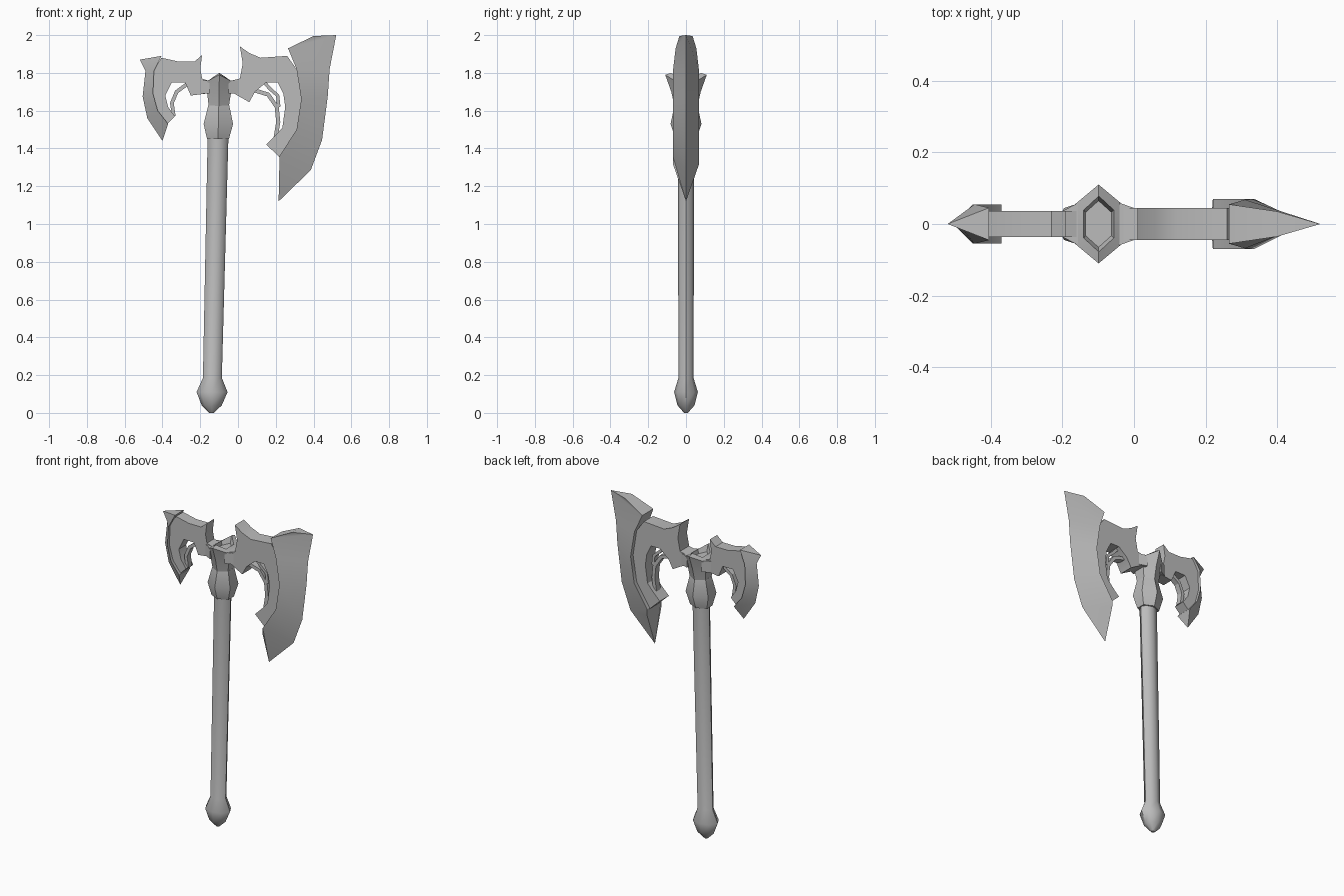
import bpy, bmesh, math
from mathutils import Vector

cube = bpy.data.objects.get("Cube")
if cube:
    bpy.data.objects.remove(cube)

GREY = (0.5, 0.5, 0.5, 1)
steel = bpy.data.materials.new("plain_grey")
steel.use_nodes = True
steel.diffuse_color = GREY
steel.node_tree.nodes["Principled BSDF"].inputs["Base Color"].default_value = GREY


def finish(name, bm, angle=30):
    bmesh.ops.remove_doubles(bm, verts=bm.verts, dist=0.0005)
    bmesh.ops.recalc_face_normals(bm, faces=bm.faces)
    mesh = bpy.data.meshes.new(name)
    bm.to_mesh(mesh)
    bm.free()
    mesh.materials.append(steel)
    obj = bpy.data.objects.new(name, mesh)
    bpy.context.collection.objects.link(obj)
    bpy.ops.object.select_all(action='DESELECT')
    obj.select_set(True)
    bpy.context.view_layer.objects.active = obj
    bpy.ops.object.shade_smooth_by_angle(angle=math.radians(angle))
    return obj


def lathe(name, rings, sides, angle=30):
    """Oval rings (z, rx, ry, lift of the y points) along the leaning shaft axis."""
    bm = bmesh.new()
    loops = []
    flat = math.cos(math.pi / 6) if sides == 6 else 1
    for z, rx, ry, lift in rings:
        loop = []
        for k in range(sides):
            a = math.pi / 2 + math.tau * k / sides
            x = -0.14 + 0.0235 * z + rx * math.cos(a) / flat
            up = lift * (2 * abs(math.sin(a)) - 1)
            loop.append(bm.verts.new((x, ry * math.sin(a), z + up)))
        loops.append(loop)
    for low, high in zip(loops, loops[1:]):
        for k in range(sides):
            j = (k + 1) % sides
            bm.faces.new((low[k], low[j], high[j], high[k]))
    bm.faces.new(loops[0])
    bm.faces.new(loops[-1])
    return finish(name, bm, angle)


def plate(name, outline, half):
    """Front outline extruded evenly to both sides."""
    bm = bmesh.new()
    face = bm.faces.new([bm.verts.new((x, -half, z)) for x, z in outline])
    new = bmesh.ops.extrude_face_region(bm, geom=[face])["geom"]
    verts = [v for v in new if isinstance(v, bmesh.types.BMVert)]
    bmesh.ops.translate(bm, verts=verts, vec=(0, 2 * half, 0))
    return finish(name, bm)


def ribbon(name, path, width, half):
    """Thin bar following a path in the front plane."""
    pts = [Vector(p) for p in path]
    left, right = [], []
    for i, p in enumerate(pts):
        d = (pts[min(i + 1, len(pts) - 1)] - pts[max(i - 1, 0)]).normalized()
        side = Vector((-d.y, d.x)) * width / 2
        left.append(p + side)
        right.append(p - side)
    return plate(name, left + right[::-1], half)


def blade(name, pairs):
    """Wedge: thick inner edge (x, z, half thickness) to sharp outer edge (x, z)."""
    bm = bmesh.new()
    rows = []
    for (x, z, h), (ox, oz) in pairs:
        rows.append([bm.verts.new(c) for c in ((x, -h, z), (ox, 0, oz), (x, h, z))])
    for a, b in zip(rows, rows[1:]):
        for k in range(3):
            j = (k + 1) % 3
            bm.faces.new((a[k], a[j], b[j], b[k]))
    bm.faces.new(rows[0])
    bm.faces.new(rows[-1])
    bmesh.ops.dissolve_degenerate(bm, dist=0.0005, edges=bm.edges)
    return finish(name, bm)


def socket(name, x_out, h_out, x_in, h_in):
    """Short flare joining an arm to the head."""
    bm = bmesh.new()
    ends = []
    for x, h in ((x_out, h_out), (x_in, h_in)):
        ends.append([bm.verts.new((x, y, z)) for y, z in
                     ((-h, 1.69), (h, 1.69), (h, 1.76), (-h, 1.76))])
    for k in range(4):
        j = (k + 1) % 4
        bm.faces.new((ends[0][k], ends[0][j], ends[1][j], ends[1][k]))
    bm.faces.new(ends[0])
    bm.faces.new(ends[1])
    return finish(name, bm)


# Shaft with pommel
lathe("shaft", [(0, 0.012, 0.01, 0), (0.04, 0.053, 0.045, 0), (0.11, 0.082, 0.063, 0),
                (0.185, 0.05, 0.04, 0), (1.46, 0.055, 0.043, 0)], 8, 46)

# Collar and flared head cap with a dished top
lathe("collar", [(1.45, 0.058, 0.055, 0), (1.53, 0.078, 0.082, 0),
                 (1.63, 0.055, 0.06, 0)], 6)
lathe("head_cap", [(1.62, 0.053, 0.06, 0), (1.70, 0.064, 0.078, 0), (1.755, 0.066, 0.11, 0.035),
                   (1.77, 0.042, 0.078, 0.03), (1.745, 0.036, 0.065, 0.01)], 6)

# Large side: arm, blade and curls
plate("large_arm", [(0.01, 1.94), (0.06, 1.905), (0.12, 1.88), (0.26, 1.89), (0.31, 1.82),
                    (0.34, 1.66), (0.315, 1.5), (0.235, 1.34), (0.15, 1.42), (0.2, 1.47),
                    (0.235, 1.51), (0.25, 1.62), (0.24, 1.69), (0.21, 1.75), (0.15, 1.75),
                    (0.09, 1.7), (0.06, 1.645), (-0.02, 1.69), (-0.03, 1.76), (0.01, 1.77),
                    (0.025, 1.85)], 0.045)
blade("large_blade", [((0.4, 1.995, 0.035), (0.52, 2)), ((0.265, 1.93, 0.055), (0.52, 2)),
                      ((0.31, 1.82, 0.068), (0.485, 1.82)), ((0.335, 1.66, 0.07), (0.475, 1.675)),
                      ((0.31, 1.5, 0.07), (0.445, 1.445)), ((0.22, 1.36, 0.07), (0.385, 1.285)),
                      ((0.22, 1.32, 0.07), (0.215, 1.12))])
ribbon("large_curl", [(0.08, 1.71), (0.16, 1.685), (0.205, 1.62), (0.213, 1.54), (0.2, 1.46)],
       0.022, 0.02)
ribbon("large_curl_branch", [(0.13, 1.76), (0.17, 1.715), (0.21, 1.68), (0.216, 1.62)], 0.018, 0.02)
socket("large_socket", 0.0, 0.045, -0.05, 0.062)

# Small side: arm, blade and curls
plate("small_arm", [(-0.19, 1.895), (-0.23, 1.86), (-0.315, 1.86), (-0.405, 1.88), (-0.45, 1.81),
                    (-0.458, 1.69), (-0.435, 1.6), (-0.375, 1.53), (-0.335, 1.57), (-0.37, 1.62),
                    (-0.385, 1.68), (-0.35, 1.75), (-0.28, 1.75), (-0.25, 1.68), (-0.17, 1.69),
                    (-0.16, 1.76), (-0.19, 1.77), (-0.2, 1.82)], 0.036)
blade("small_blade", [((-0.405, 1.89, 0.045), (-0.52, 1.87)), ((-0.445, 1.81, 0.055), (-0.49, 1.81)),
                      ((-0.45, 1.69, 0.055), (-0.505, 1.675)), ((-0.425, 1.6, 0.055), (-0.48, 1.56)),
                      ((-0.37, 1.53, 0.055), (-0.4, 1.44))])
ribbon("small_curl", [(-0.27, 1.74), (-0.325, 1.7), (-0.35, 1.64), (-0.34, 1.57)], 0.02, 0.018)
socket("small_socket", -0.2, 0.036, -0.15, 0.062)
